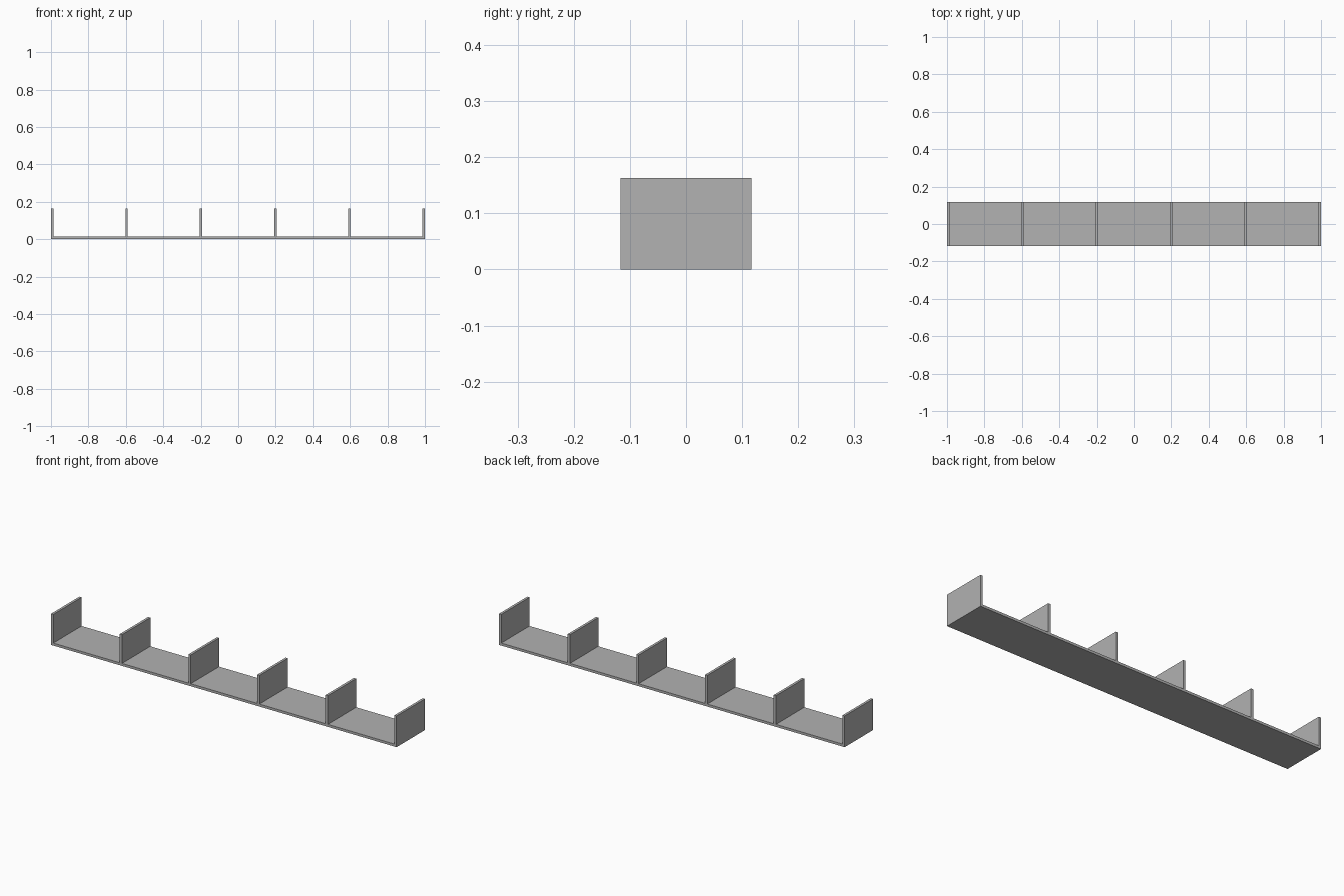
import bpy

cube = bpy.data.objects.get("Cube")
if cube:
    bpy.data.objects.remove(cube, do_unlink=True)

LENGTH, DEPTH, HEIGHT, BOARD = 2.0, 0.234, 0.163, 0.013
DIVIDERS = 6

grey = bpy.data.materials.new("plain grey")
grey.use_nodes = True
colour = (0.445, 0.445, 0.445, 1)
grey.diffuse_color = colour
grey.node_tree.nodes["Principled BSDF"].inputs["Base Color"].default_value = colour


def board(name, size, location):
    """Add a flat-faced rectangular board."""
    bpy.ops.mesh.primitive_cube_add(size=1, location=location)
    ob = bpy.context.object
    ob.name = name
    ob.scale = size
    bpy.ops.object.transform_apply(location=False, rotation=False, scale=True)
    ob.data.materials.append(grey)
    return ob


# Long shelf board
board("shelf_base", (LENGTH, DEPTH, BOARD), (0, 0, BOARD / 2))

# Evenly spaced uprights, with one flush at each end
upright = HEIGHT - BOARD
spacing = (LENGTH - BOARD) / (DIVIDERS - 1)
for i in range(DIVIDERS):
    x = (i - (DIVIDERS - 1) / 2) * spacing
    name = "end_panel" if i in (0, DIVIDERS - 1) else "divider"
    board(f"{name}_{i + 1}", (BOARD, DEPTH, upright), (x, 0, BOARD + upright / 2))
